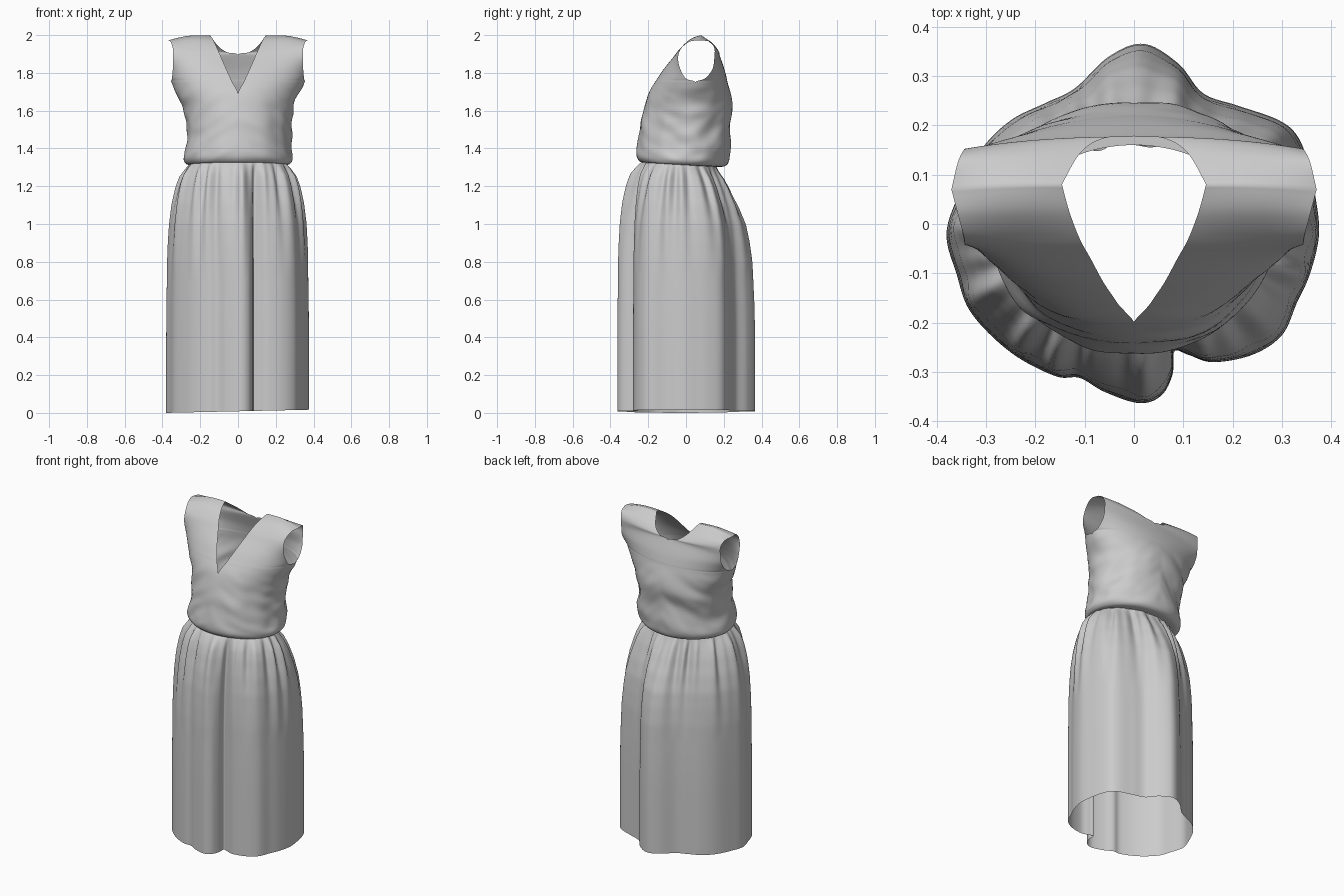
import bpy, bmesh
from math import sin, cos, acos, pi, atan2, hypot
from mathutils import Vector, noise

if "Cube" in bpy.data.objects:
    bpy.data.objects.remove(bpy.data.objects["Cube"])


def catmull(pts, n, closed=False):
    """Smooth list of tuples, n steps per span."""
    m, out = len(pts), []
    get = (lambda i: pts[i % m]) if closed else (lambda i: pts[min(max(i, 0), m - 1)])
    for i in range(m if closed else m - 1):
        p = [get(i + k) for k in (-1, 0, 1, 2)]
        for j in range(n):
            t = j / n
            out.append(tuple(
                0.5 * (2 * b + (c - a) * t + (2 * a - 5 * b + 4 * c - d) * t * t
                       + (3 * b - a - 3 * c + d) * t ** 3) for a, b, c, d in zip(*p)))
    if not closed:
        out.append(tuple(pts[-1]))
    return out


def ramp(table, z):
    """Linear lookup in a rising table of (z, value)."""
    if z <= table[0][0]:
        return table[0][1]
    for (a, va), (b, vb) in zip(table, table[1:]):
        if z <= b:
            return va + (vb - va) * (z - a) / (b - a)
    return table[-1][1]


def add_grid(bm, rows, closed=False, flip=False):
    vs = [[bm.verts.new(p) for p in r] for r in rows]
    n = len(rows[0])
    for a, b in zip(vs, vs[1:]):
        for i in range(n if closed else n - 1):
            j = (i + 1) % n
            f = [a[i], a[j], b[j], b[i]]
            bm.faces.new(f[::-1] if flip else f)


def finish(bm, name):
    bmesh.ops.remove_doubles(bm, verts=bm.verts, dist=0.0004)
    me = bpy.data.meshes.new(name)
    bm.to_mesh(me)
    bm.free()
    me.shade_smooth()
    ob = bpy.data.objects.new(name, me)
    bpy.context.collection.objects.link(ob)
    return ob


def waist_tilt(y, z):
    """The waist seam sits a little lower at the back."""
    return -.06 * y * ramp([(.9, 0), (1.25, 1), (1.35, 1), (1.5, 0)], z)


# ---- bodice: rows of (z, x_out, y_front, y_back, y_out), then neck and armhole edges
lower = [(1.312, .255, -.23, .16, -.035), (1.318, .275, -.248, .205, -.02),
         (1.345, .29, -.262, .228, -.01), (1.40, .29, -.258, .235, 0),
         (1.50, .277, -.247, .236, .01), (1.60, .29, -.225, .245, .03),
         (1.69, .325, -.20, .235, .045)]
arm_x = [.352, .350, .345, .343, .345, .357, .37]
arm_z = [1.75, 1.77, 1.82, 1.88, 1.93, 1.965, 1.972]
arm_front = [.05, .0, -.03, -.042, -.025, .02, .07]
arm_back = [.05, .10, .14, .15, .15, .125, .07]
neck_front = [(1.75, .03, -.165), (1.77, .039, -.152), (1.82, .062, -.118), (1.88, .088, -.07),
              (1.93, .11, -.03), (1.975, .131, .025), (1.997, .146, .08)]
neck_back = [(1.75, 0, .22), (1.77, 0, .216), (1.82, 0, .203), (1.895, 0, .178),
             (1.91, .06, .174), (1.945, .108, .145), (1.997, .146, .08)]


def wrinkle(p):
    """Soft fabric creases, strongest low on the bodice."""
    tilt = Vector((0, 0, waist_tilt(p.y, p.z)))
    amp = ramp([(1.315, 0), (1.37, .022), (1.52, .026), (1.70, .010), (1.75, 0)], p.z)
    if amp == 0:
        return p + tilt
    amp *= .35 + 1.9 * abs(p.x)
    q = Vector((p.x * 5 + 3, p.y * 5, p.z * 8 + abs(p.x) * 5))
    d = amp * (noise.noise(q) + .5 * noise.noise(q * 2.1))
    return p + tilt + Vector((p.x, p.y, 0)).normalized() * d


bm = bmesh.new()
for neck, arm_y, col in ((neck_front, arm_front, 2), (neck_back, arm_back, 3)):
    keys = [(r[0], 0, r[col], r[0], r[1], r[4]) for r in lower]
    keys += [(*n, z, x, y) for n, z, x, y in zip(neck, arm_z, arm_x, arm_y)]
    profile = catmull(keys, 6)
    for side in (1, -1):
        rows = []
        for zi, xi, yi, zo, xo, yo in profile:
            xi = max(xi, 0)
            # the armhole cuts the body's round section short of the side seam
            end = pi / 2
            if zo > 1.75:
                end = acos(min(max((yo - .05) / (yi - .05), 0), .9)) if zo < 1.94 else .45
            row = []
            for k in range(33):
                a = k / 32 * end
                s, c = sin(a) / sin(end), (cos(a) - cos(end)) / (1 - cos(end))
                z = zi + (zo - zi) * s + .012 * sin(pi * s) * ramp([(1.93, 0), (1.99, 1)], zi)
                row.append(wrinkle(Vector((side * (xi + (xo - xi) * s),
                                           yo + (yi - yo) * c, min(z, 2)))))
            rows.append(row)
        add_grid(bm, rows, flip=(side == 1) == (col == 3))
finish(bm, "bodice")

# ---- skirt: folded hem outline blended up into a gathered waist ring
hem = [(.01, -.363), (.055, -.348), (.078, -.305), (.082, -.258), (.11, -.265), (.16, -.28),
       (.24, -.265), (.30, -.225), (.33, -.16), (.357, -.10), (.375, -.02), (.367, .06),
       (.355, .12), (.33, .18), (.29, .212), (.21, .24), (.14, .265), (.09, .325), (.02, .365),
       (-.05, .34), (-.12, .275), (-.18, .245), (-.25, .21), (-.31, .15), (-.355, .06),
       (-.38, -.02), (-.36, -.10), (-.33, -.18), (-.25, -.26), (-.16, -.308), (-.11, -.312),
       (-.06, -.34)]
outline = catmull(hem, 10, closed=True)
spread = [(0, 1), (.5, 1), (.8, .96), (.9, .92), (1.0, .86), (1.1, .73), (1.2, .53),
          (1.25, .37), (1.29, .17), (1.315, 0)]
gather = [(.7, 0), (1.0, .004), (1.15, .009), (1.25, .010), (1.315, .003)]
heights = [0, .2, .4, .55] + [.65 + .02 * i for i in range(33)] + [1.30, 1.312]

bm = bmesh.new()
rows = []
for z in heights:
    row = []
    for hx, hy in outline:
        t = atan2(hy + .035, hx)
        f = ramp(spread, z) ** (1 + .7 * max(0, sin(t)))
        wx, wy = .255 * cos(t), -.035 + .195 * sin(t)
        x, y = wx + (hx - wx) * f, wy + (hy - wy) * f
        # uneven pleats that fade out down the skirt
        g = ramp(gather, z) * (sin(17 * t + 2 * sin(3 * t)) + .5 * sin(29 * t + 1))
        r = hypot(x, y)
        drop = (.0085 + .022 * hx) * (1 - z / 1.312) + waist_tilt(y, z)
        row.append((x + g * x / r, y + g * y / r, max(z + drop, 0)))
    rows.append(row)
add_grid(bm, rows, closed=True)
finish(bm, "skirt")
